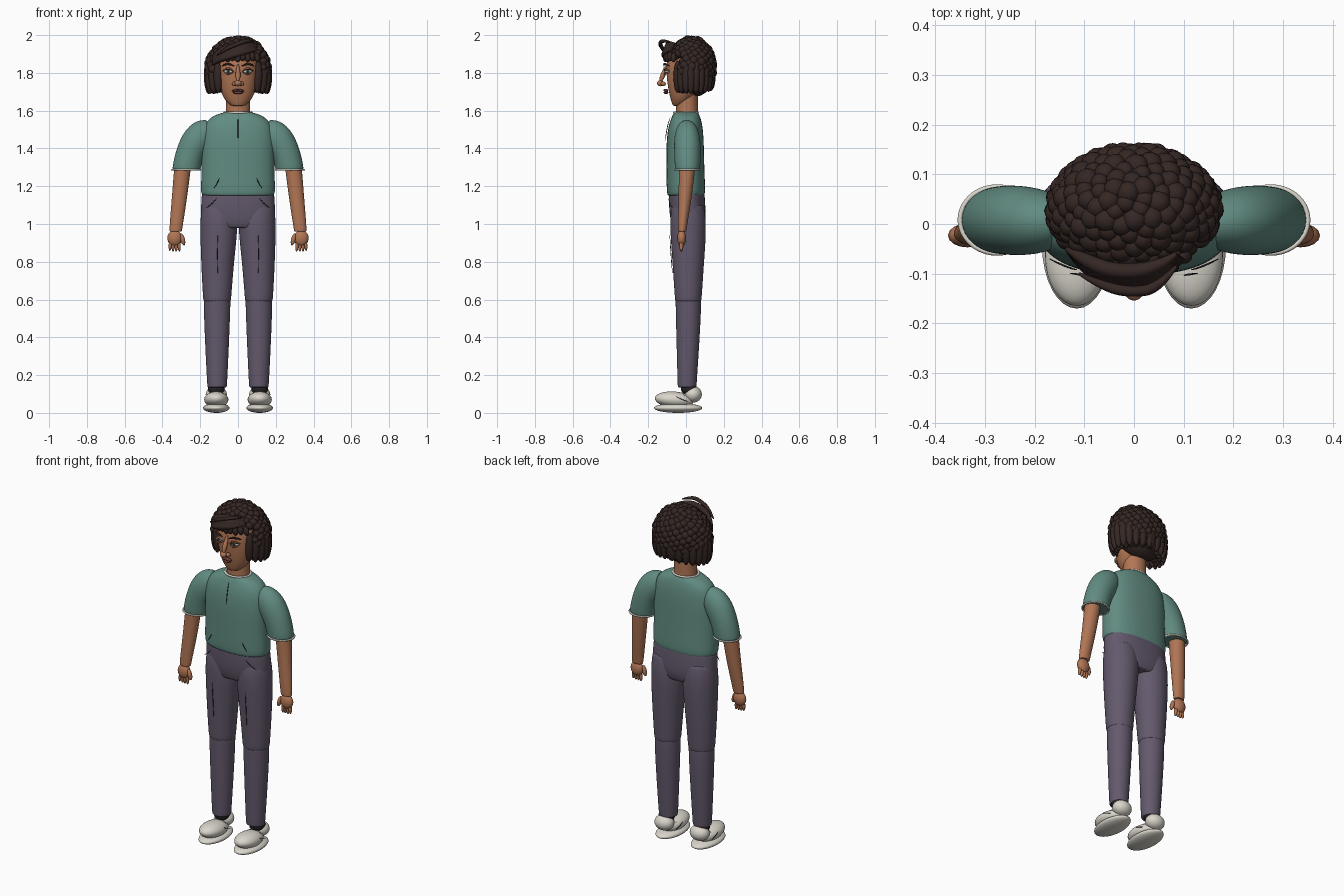
import bpy, bmesh, math, random
from mathutils import Vector, Matrix, Euler

if "Cube" in bpy.data.objects:
    bpy.data.objects.remove(bpy.data.objects["Cube"])
random.seed(4)

def mat(name, c):
    m = bpy.data.materials.new(name)
    m.diffuse_color = (*c, 1)
    m.use_nodes = True
    m.node_tree.nodes["Principled BSDF"].inputs["Base Color"].default_value = m.diffuse_color
    return m

SKIN = mat("skin", (.44, .18, .09)); HAIR = mat("hair", (.035, .02, .017))
SHIRT = mat("shirt", (.12, .26, .22)); PANTS = mat("pants", (.125, .10, .15))
SHOE = mat("shoe", (.70, .67, .60)); DARK = mat("dark", (.02, .018, .02))
LIP = mat("lip", (.16, .05, .045)); EYE = mat("eye", (.65, .65, .58)); IRIS = mat("iris", (.10, .16, .13))

def finish(name, bm, m):
    bmesh.ops.recalc_face_normals(bm, faces=bm.faces)
    me = bpy.data.meshes.new(name)
    bm.to_mesh(me); bm.free()
    for p in me.polygons:
        p.use_smooth = True
    me.materials.append(m)
    ob = bpy.data.objects.new(name, me)
    bpy.context.collection.objects.link(ob)
    return ob

def loft(name, rings, m, s=1, p=2.0, n=24, caps=True):
    """Rings (x1, z1, x2, z2, cy, ry): ellipse spanning two points of the front view."""
    bm = bmesh.new()
    rows = []
    def ring(r, k=1):
        x1, z1, x2, z2, cy, ry = r
        a, b = Vector((x1 * s, cy, z1)), Vector((x2 * s, cy, z2))
        c, h = (a + b) / 2, (a - b) / 2
        row = []
        for i in range(n):
            t = 2 * math.pi * i / n
            u, v = math.cos(t), math.sin(t)
            u = math.copysign(abs(u) ** (2 / p), u); v = math.copysign(abs(v) ** (2 / p), v)
            row.append(bm.verts.new(c + h * u * k + Vector((0, ry * v * k, 0))))
        rows.append(row)
    if caps: ring(rings[0], .9)
    for r in rings: ring(r)
    if caps: ring(rings[-1], .9)
    for A, B in zip(rows, rows[1:]):
        for i in range(n):
            bm.faces.new((A[i], A[(i + 1) % n], B[(i + 1) % n], B[i]))
    bm.faces.new(rows[0]); bm.faces.new(rows[-1])
    ob = finish(name, bm, m)
    sub = ob.modifiers.new("smooth", 'SUBSURF')
    sub.levels = sub.render_levels = 2
    return ob

def blobs(name, items, m, u=14, v=9):
    """Ellipsoids (location, radii, rotation) joined in one object."""
    bm = bmesh.new()
    for loc, rad, rot in items:
        M = Matrix.Translation(loc) @ Euler(rot).to_matrix().to_4x4() @ Matrix.Diagonal((*rad, 1))
        bmesh.ops.create_uvsphere(bm, u_segments=u, v_segments=v, radius=1, matrix=M)
    return finish(name, bm, m)

def tube(name, pts, r, m, taper=True, cyclic=False):
    cu = bpy.data.curves.new(name, 'CURVE')
    cu.dimensions = '3D'; cu.bevel_depth = r; cu.bevel_resolution = 2; cu.use_fill_caps = True
    sp = cu.splines.new('NURBS')
    sp.points.add(len(pts) - 1)
    for i, q in enumerate(pts):
        sp.points[i].co = (*q, 1)
        sp.points[i].radius = .3 if taper and i in (0, len(pts) - 1) else 1
    sp.order_u = 3; sp.use_endpoint_u = not cyclic; sp.use_cyclic_u = cyclic; sp.resolution_u = 5
    cu.materials.append(m)
    ob = bpy.data.objects.new(name, cu)
    bpy.context.collection.objects.link(ob)

def flat(w, z, cy, ry):
    return (w, z, -w, z, cy, ry)

def leg(o, i, z, cy, ry):
    return (o, z, i, z, cy, ry)

# Torso and hips
loft("shirt_body", [flat(.19, 1.15, 0, .097), flat(.199, 1.17, 0, .103), flat(.192, 1.3, -.003, .1),
     flat(.196, 1.42, -.005, .1), flat(.187, 1.51, -.003, .093), flat(.155, 1.56, 0, .078),
     flat(.105, 1.583, 0, .068), flat(.07, 1.592, 0, .06)], SHIRT, p=2.35, n=32)
loft("trouser_hips", [flat(.192, 1.18, .003, .094), flat(.196, 1.1, .006, .097),
     flat(.198, 1.03, .01, .095), flat(.16, .98, .01, .08)], PANTS, p=2.3, n=32)
tube("neck_trim", [(.074 * math.cos(t * math.pi / 8), .064 * math.sin(t * math.pi / 8), 1.59)
     for t in range(16)], .006, SHOE, False, True)
loft("neck", [flat(.068, 1.56, .005, .06), flat(.063, 1.62, .005, .058), flat(.065, 1.7, .005, .06)], SKIN)
tube("shirt_placket", [(0, -.083, 1.565), (0, -.104, 1.51), (0, -.109, 1.44)], .003, DARK)

for s, side in ((1, "left"), (-1, "right")):
    # Trousers
    loft(side + "_upper_leg", [leg(.192, .01, 1.1, .01, .085), leg(.2, .0, 1.03, .01, .096),
         leg(.2, .006, .93, .012, .094), leg(.195, .022, .78, .012, .083),
         leg(.187, .034, .63, .012, .073), leg(.184, .037, .59, .012, .07)], PANTS, s)
    loft(side + "_lower_leg", [leg(.181, .039, .62, .012, .068), leg(.182, .04, .55, .013, .068),
         leg(.174, .048, .35, .01, .06), leg(.164, .057, .16, .006, .051),
         leg(.162, .059, .135, .006, .05)], PANTS, s)
    tube(side + "_leg_crease", [(.108 * s, -.086, .94), (.108 * s, -.08, .84), (.108 * s, -.072, .74)], .003, DARK)
    tube(side + "_pocket_line", [(.115 * s, -.092, 1.135), (.135 * s, -.088, 1.105), (.17 * s, -.07, 1.085)], .003, DARK)
    tube(side + "_hem_fold", [(.1 * s, -.103, 1.24), (.108 * s, -.102, 1.215), (.128 * s, -.099, 1.19)], .003, DARK)
    # Shoes
    fx = .115 * s
    blobs(side + "_shoe_sole", [((fx, -.042, .026), (.07, .128, .026), (0, 0, 0))], SHOE, 32, 16)
    blobs(side + "_shoe_upper", [((fx, -.062, .07), (.064, .103, .043), (-.08, 0, 0)),
          ((fx, .037, .098), (.056, .047, .044), (0, 0, 0))], SHOE, 32, 16)
    blobs(side + "_ankle", [((fx, .015, .13), (.045, .042, .04), (0, 0, 0))], DARK, 24, 12)
    for k in (0, 1):
        y, z = -.01 - .035 * k, .113 - .001 * k
        tube(side + "_shoe_lace", [(fx - .045, y, z - .022), (fx, y, z + .006), (fx + .045, y, z - .022)], .004, SHOE)
    for d in (-1, 1):
        tube(side + "_shoe_seam", [(fx + .06 * d, -.05, .085), (fx + .064 * d, -.02, .07), (fx + .058 * d, .01, .06)], .003, DARK)
    # Sleeve and cuff trim
    loft(side + "_sleeve", [(.165, 1.553, .15, 1.41, .005, .055), (.225, 1.548, .165, 1.38, .006, .067),
         (.285, 1.495, .18, 1.355, .007, .071), (.325, 1.405, .19, 1.325, .008, .07),
         (.345, 1.32, .197, 1.295, .008, .068), (.348, 1.288, .2, 1.284, .008, .066)], SHIRT, s)
    tube(side + "_cuff_trim", [((.275 + .076 * math.cos(t * math.pi / 8)) * s, .008 + .068 * math.sin(t * math.pi / 8),
         1.287) for t in range(16)], .005, SHOE, False, True)
    # Arm and hand
    loft(side + "_arm", [leg(.335, .245, 1.33, .006, .045), leg(.342, .255, 1.25, .003, .041),
         leg(.352, .272, 1.12, -.006, .034), leg(.362, .291, 1.0, -.018, .025),
         leg(.363, .297, .96, -.02, .022)], SKIN, s)
    parts = [((.335 * s, -.023, .925), (.039, .024, .043), (0, 0, 0)),
             ((.293 * s, -.031, .918), (.012, .013, .032), (0, .25 * s, 0))]
    for k in range(4):
        parts.append(((( .312 + .0155 * k) * s, -.025, .886 + .004 * (k == 3)),
                      (.0085, .011, .032), (0, (.06 - .05 * k) * s, 0)))
    blobs(side + "_hand", parts, SKIN, 16, 10)
    # Eye, lids and brow
    ex = .051 * s
    blobs(side + "_eye_white", [((ex, -.099, 1.808), (.024, .012, .011), (0, 0, .25 * s))], EYE, 20, 12)
    blobs(side + "_iris", [((ex, -.108, 1.808), (.01, .005, .01), (0, 0, .2 * s))], IRIS)
    blobs(side + "_pupil", [((ex, -.112, 1.808), (.005, .003, .005), (0, 0, 0))], DARK)
    for nm, dz, r, m in (("upper_lid", .014, .005, SKIN), ("lash", .0095, .003, DARK), ("lower_lid", -.012, .004, SKIN)):
        tube(side + "_" + nm, [(.023 * s, -.108, 1.806), (.04 * s, -.117, 1.808 + dz * 1.2),
             (.062 * s, -.112, 1.808 + dz * 1.2), (.08 * s, -.09, 1.81)], r, m)
    tube(side + "_brow", [(.02 * s, -.117, 1.836), (.045 * s, -.117, 1.848), (.068 * s, -.106, 1.847), (.085 * s, -.088, 1.836)], .006, HAIR)

# Head, nose and mouth
loft("head", [flat(.035, 1.626, -.04, .03), flat(.067, 1.65, -.027, .052), flat(.094, 1.7, -.012, .08),
     flat(.108, 1.77, -.003, .1), flat(.112, 1.84, .002, .108), flat(.1, 1.91, .01, .1),
     flat(.05, 1.955, .02, .055)], SKIN, p=2.1)
tube("nose_bridge", [(0, -.1, 1.845), (0, -.113, 1.81), (0, -.13, 1.77), (0, -.138, 1.745)], .013, SKIN)
blobs("nose_tip", [((0, -.136, 1.745), (.018, .018, .016), (0, 0, 0)),
      ((.018, -.12, 1.742), (.013, .014, .012), (0, 0, 0)), ((-.018, -.12, 1.742), (.013, .014, .012), (0, 0, 0))], SKIN, 20, 12)
blobs("lips", [((.011, -.107, 1.708), (.021, .012, .007), (0, .2, .2)), ((-.011, -.107, 1.708), (.021, .012, .007), (0, -.2, -.2)),
      ((0, -.106, 1.696), (.026, .013, .008), (0, 0, 0))], LIP, 20, 12)
tube("mouth_line", [(-.035, -.1, 1.703), (0, -.123, 1.702), (.035, -.1, 1.703)], .0025, DARK)

# Hair: base cap, curls, hanging locks, swept fringe
blobs("hair_cap", [((0, .052, 1.825), (.152, .1, .15), (0, 0, 0))], HAIR, 32, 20)
curls = []
N = 300
for i in range(N):
    z = 1 - 2 * (i + .5) / N
    a = i * math.pi * (3 - 5 ** .5)
    r = math.sqrt(1 - z * z)
    p = Vector((.155 * r * math.cos(a), .03 + .112 * r * math.sin(a), 1.826 + .15 * z))
    face = p.y < .0 and p.z < 1.885 and abs(p.x) < .125
    if p.z > 1.725 and not face:
        q = random.uniform(.019, .026)
        curls.append((p, (q, q, q * 1.05), (random.random(), random.random(), a)))
blobs("hair_curls", curls, HAIR)
locks = []
for s in (1, -1):
    for k in range(10):
        t = math.radians(-48 + 15 * k)
        low = 1.688 + .002 * abs(k - 3) ** 1.7 / 2
        for w in (1, .84):
            locks.append((((.158 * w) * math.cos(t) * s, .032 + .104 * w * math.sin(t), (low + 1.865) / 2),
                          (.023, .021, (1.865 - low) / 2), (0, .03 * s, 0)))
blobs("hair_locks", locks, HAIR, 12, 12)
for k in range(7):
    d = k / 6
    tube("fringe_strand", [(.1 - .015 * d, -.07 + .01 * d, 1.925 + .03 * d), (.045, -.112 + .02 * d, 1.912 + .045 * d),
         (-.04, -.117 + .02 * d, 1.89 + .05 * d), (-.1, -.088 + .015 * d, 1.87 + .045 * d),
         (-.135, -.05, 1.845 + .04 * d)], .016, HAIR)
tufts = []
for k in range(9):
    x = -.1 + .025 * k
    tufts.append(((x, -.108 + 4.2 * x * x, 1.882 + .006 * (k % 2)), (.016, .014, .026), (0, .5 - .1 * k, 0)))
blobs("fringe_tufts", tufts, HAIR)
tube("loose_curl", [(.085, -.085, 1.965), (.05, -.128, 1.972), (0, -.138, 1.955), (-.06, -.127, 1.93), (-.11, -.1, 1.895)], .011, HAIR)
